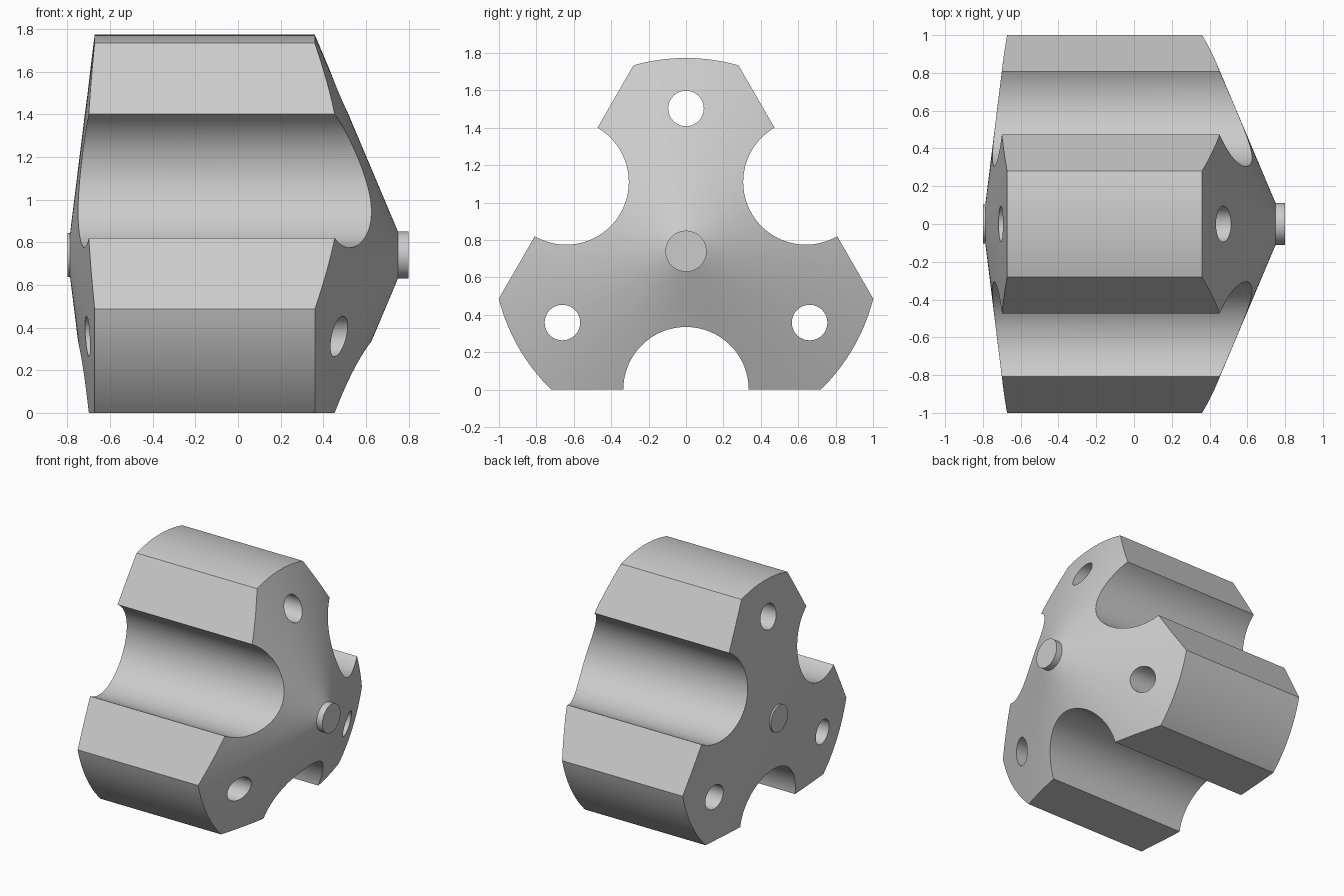
import bpy, bmesh
from math import radians, sin, cos, pi
from mathutils import Vector, Matrix

cube = bpy.data.objects.get("Cube")
if cube:
    bpy.data.objects.remove(cube, do_unlink=True)

AXIS_Z = 0.74       # height of the turning axis, also the distance to each flat
SCALLOP_R = 0.335
HOLE_R = 0.095
HOLE_DIST = 0.763

steel = bpy.data.materials.new("plain_grey")
steel.use_nodes = True
grey = (0.6, 0.6, 0.6, 1)
steel.diffuse_color = grey
steel.node_tree.nodes["Principled BSDF"].inputs["Base Color"].default_value = grey


def radial(angle, dist):
    """Point beside the x axis; angle 0 points straight up."""
    return Vector((0, dist * sin(angle), AXIS_Z + dist * cos(angle)))


def make_object(name, bm):
    bmesh.ops.recalc_face_normals(bm, faces=bm.faces)
    mesh = bpy.data.meshes.new(name)
    bm.to_mesh(mesh)
    bm.free()
    obj = bpy.data.objects.new(name, mesh)
    bpy.context.collection.objects.link(obj)
    mesh.materials.append(steel)
    return obj


def lathe(profile, sides=128):
    """Closed solid turned about the x axis from (x, radius) pairs."""
    bm = bmesh.new()
    rings = []
    for x, r in profile:
        rings.append([bm.verts.new(radial(2 * pi * i / sides, r) + Vector((x, 0, 0)))
                      for i in range(sides)])
    for a, b in zip(rings, rings[1:]):
        for i in range(sides):
            j = (i + 1) % sides
            bm.faces.new((a[i], a[j], b[j], b[i]))
    bm.faces.new(rings[0])
    bm.faces.new(rings[-1])
    return bm


# Turned body: two cones, a cylindrical rim and a stub at each end
bm = lathe([(-0.8, 0.104), (-0.787, 0.104), (-0.672, 1.033),
            (0.36, 1.033), (0.75, 0.11), (0.8, 0.11)])

# Three flats between the lobes
for k in range(3):
    angle = pi + k * 2 * pi / 3
    normal = Vector((0, sin(angle), cos(angle)))
    cut = bmesh.ops.bisect_plane(bm, geom=bm.verts[:] + bm.edges[:] + bm.faces[:],
                                 plane_co=radial(angle, AXIS_Z), plane_no=normal,
                                 clear_outer=True)
    rim = [e for e in cut["geom_cut"] if isinstance(e, bmesh.types.BMEdge)]
    bmesh.ops.holes_fill(bm, edges=rim, sides=0)
body = make_object("cutter_body", bm)

# Scallops in the flats and bolt holes through the lobes
cutters = []
for name, start, dist, radius, sides in (("scallop", pi, AXIS_Z, SCALLOP_R, 96),
                                         ("bolt_hole", 0, HOLE_DIST, HOLE_R, 48)):
    for k in range(3):
        angle = start + k * 2 * pi / 3
        bm = bmesh.new()
        place = Matrix.Translation(radial(angle, dist)) @ Matrix.Rotation(pi / 2, 4, "Y")
        bmesh.ops.create_cone(bm, cap_ends=True, segments=sides, radius1=radius,
                              radius2=radius, depth=3, matrix=place)
        cutter = make_object(name + "_cutter", bm)
        cutter.hide_render = True
        cutters.append(cutter)

bpy.ops.object.select_all(action="DESELECT")
bpy.context.view_layer.objects.active = body
body.select_set(True)
for cutter in cutters:
    mod = body.modifiers.new("cut", "BOOLEAN")
    mod.operation = "DIFFERENCE"
    mod.solver = "EXACT"
    mod.object = cutter
    bpy.ops.object.modifier_apply(modifier=mod.name)
    bpy.data.objects.remove(cutter, do_unlink=True)

bpy.ops.object.shade_smooth_by_angle(angle=radians(25))
